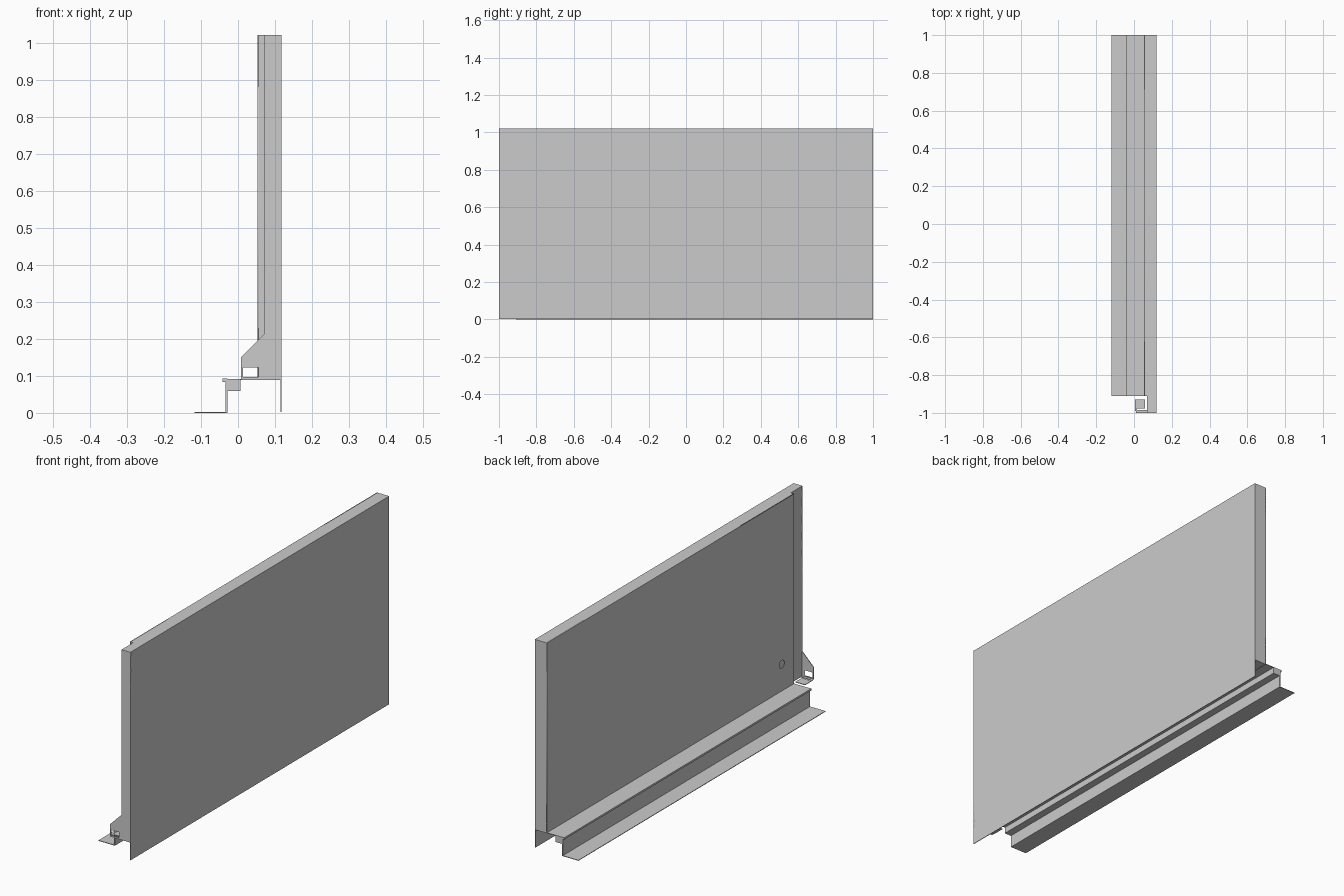
import bpy
import bmesh
from math import sin, cos, tau
from mathutils import Matrix, Vector

if "Cube" in bpy.data.objects:
    bpy.data.objects.remove(bpy.data.objects["Cube"])

T = 0.003  # sheet thickness


def sheet(name, x, y, z):
    """Axis-aligned sheet or block given by its (min, max) ranges."""
    bm = bmesh.new()
    bmesh.ops.create_cube(bm, size=1)
    size = [r[1] - r[0] for r in (x, y, z)]
    mid = [(r[1] + r[0]) / 2 for r in (x, y, z)]
    bm.transform(Matrix.Translation(mid) @ Matrix.Diagonal((*size, 1)))
    me = bpy.data.meshes.new(name)
    bm.to_mesh(me)
    bm.free()
    bpy.context.collection.objects.link(bpy.data.objects.new(name, me))


def extrude_y(name, profile, y0, y1):
    """Closed x/z profile extruded along y."""
    bm = bmesh.new()
    face = bm.faces.new([bm.verts.new((x, y0, z)) for x, z in profile])
    out = bmesh.ops.extrude_face_region(bm, geom=[face])
    moved = [v for v in out["geom"] if isinstance(v, bmesh.types.BMVert)]
    bmesh.ops.translate(bm, verts=moved, vec=Vector((0, y1 - y0, 0)))
    bmesh.ops.recalc_face_normals(bm, faces=bm.faces)
    me = bpy.data.meshes.new(name)
    bm.to_mesh(me)
    bm.free()
    bpy.context.collection.objects.link(bpy.data.objects.new(name, me))


def pierced_plate(name, loops, matrix):
    """Flat plate with holes, made from a filled 2D curve and stood upright."""
    cu = bpy.data.curves.new(name, 'CURVE')
    cu.dimensions = '2D'
    cu.fill_mode = 'BOTH'
    cu.extrude = T / 2
    for pts in loops:
        sp = cu.splines.new('POLY')
        sp.points.add(len(pts) - 1)
        for p, (u, v) in zip(sp.points, pts):
            p.co = (u, v, 0, 1)
        sp.use_cyclic_u = True
    ob = bpy.data.objects.new(name, cu)
    ob.matrix_world = matrix
    bpy.context.collection.objects.link(ob)


XO = 0.118              # outer face of the panel
XB, XS = 0.052, 0.07    # back face, and its stepped part at the front end
Y0 = -0.91              # where the step and the rail begin
BOT, TOP = 0.089, 1.02
UPRIGHT = Matrix.Rotation(tau / 4, 4, 'X')   # drawing plane becomes x/z
SIDEWAYS = Matrix.Rotation(tau / 4, 4, 'Z') @ UPRIGHT  # becomes y/z

# Outer panel with a skirt below the box
sheet("face_panel", (XO - T, XO), (-1, 1), (0.002, TOP))

# Back panel with a small round hole, and the step at the front end
hole = [(-0.815 + 0.02 * cos(tau * i / 24), 0.222 + 0.02 * sin(tau * i / 24)) for i in range(24)]
pierced_plate("back_panel", [[(Y0, BOT), (1, BOT), (1, TOP), (Y0, TOP)], hole],
              Matrix.Translation((XB + T / 2, 0, 0)) @ SIDEWAYS)
sheet("step_wall", (XB, XS + T), (Y0, Y0 + T), (BOT, TOP))
sheet("step_back", (XS, XS + T), (-1, Y0 + T), (BOT, TOP))

# Lid and end flange
sheet("top_flange", (XB, XO), (Y0, 1), (TOP - T, TOP))
sheet("top_flange_end", (XS, XO), (-1, Y0), (TOP - T, TOP))
sheet("back_side_flange", (XB, XO), (1 - T, 1), (BOT, TOP))

# Front side flange widening into a bracket with a square hole
pierced_plate("front_side_flange", [
    [(XO, BOT), (XO, TOP), (XS, TOP), (XS, 0.212), (0.008, 0.15), (0.008, BOT)],
    [(0.013, 0.097), (0.013, 0.123), (0.055, 0.123), (0.055, 0.097)],
], Matrix.Translation((0, -1 + T / 2, 0)) @ UPRIGHT)
sheet("bracket_foot", (0.01, XS), (-1, -0.985), (BOT, BOT + T))
sheet("bracket_tab", (0.006, 0.058), (-0.977, -0.928), (BOT, BOT + T))
sheet("bracket_tab_neck", (0.006, 0.015), (-0.99, -0.977), (BOT, BOT + T))

# Bottom flange joining panel and rail
sheet("bottom_flange", (-0.033, XO), (Y0, 1), (BOT, BOT + T))
sheet("bottom_flange_end", (XS, XO), (-1, Y0), (BOT, BOT + T))

# Rail: boxed channel under the flange, front lip, web and foot
sheet("rail_channel", (-0.033, 0.007), (Y0, 1), (0.059, 0.091))
extrude_y("rail", [(-0.118, 0), (-0.029, 0), (-0.029, 0.093), (-0.042, 0.093),
                   (-0.042, 0.084), (-0.034, 0.084), (-0.034, T), (-0.118, T)], Y0, 1)
